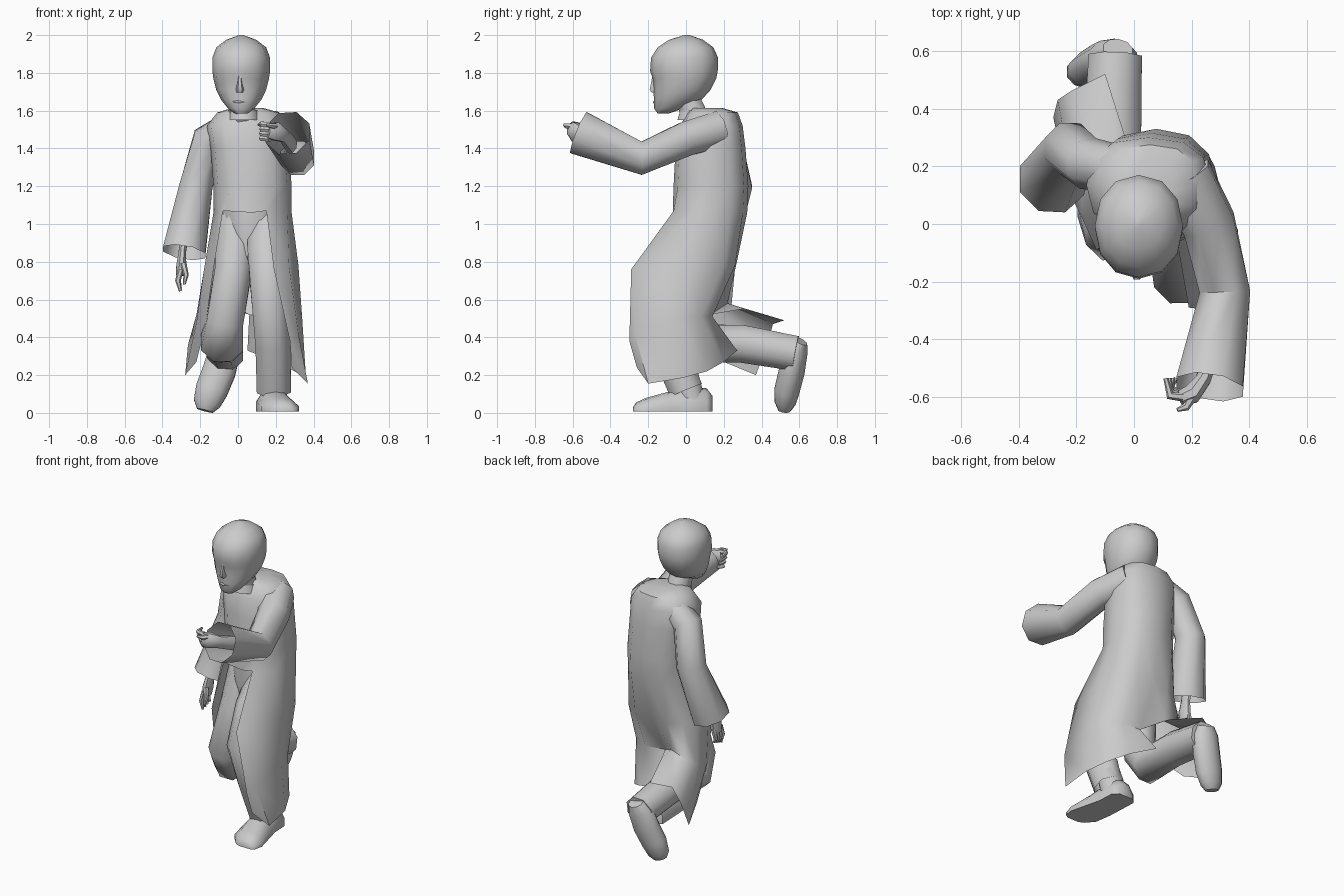
import bpy, bmesh, math
from mathutils import Vector


def loft(name, *parts, caps=(True, True), angle=50):
    """Skin (rows, closed) pairs of point rows, welded into one smooth object."""
    bm = bmesh.new()
    for rows, loop in parts:
        vs = [[bm.verts.new(p) for p in row] for row in rows]
        n = len(rows[0])
        for a, b in zip(vs, vs[1:]):
            for i in range(n if loop else n - 1):
                j = (i + 1) % n
                bm.faces.new((a[i], a[j], b[j], b[i]))
        if loop and caps[0]:
            bm.faces.new(vs[0][::-1])
        if loop and caps[1]:
            bm.faces.new(vs[-1])
    bmesh.ops.remove_doubles(bm, verts=bm.verts, dist=0.0005)
    bmesh.ops.recalc_face_normals(bm, faces=bm.faces)
    mesh = bpy.data.meshes.new(name)
    bm.to_mesh(mesh)
    bm.free()
    ob = bpy.data.objects.new(name, mesh)
    bpy.context.collection.objects.link(ob)
    bpy.ops.object.select_all(action='DESELECT')
    ob.select_set(True)
    bpy.context.view_layer.objects.active = ob
    bpy.ops.object.shade_smooth_by_angle(angle=math.radians(angle))
    return ob


def oval(cx, cy, z, rx, ry, n=12, power=1.0):
    """Horizontal ring; power below 1 makes it boxier."""
    pts = []
    for i in range(n):
        t = 2 * math.pi * i / n
        c, s = math.cos(t), math.sin(t)
        pts.append((cx + rx * math.copysign(abs(c) ** power, c),
                    cy + ry * math.copysign(abs(s) ** power, s), z))
    return pts


def tube(name, path, n=8, caps=(True, True), flat=1.0, ref=(1, 0, 0)):
    """Tapered limb: path of (x, y, z, radius); flat scales the second axis."""
    pts = [Vector(p[:3]) for p in path]
    rows = []
    for i, p in enumerate(pts):
        d = Vector()
        if i:
            d += (p - pts[i - 1]).normalized()
        if i < len(pts) - 1:
            d += (pts[i + 1] - p).normalized()
        d.normalize()
        u = Vector(ref)
        u = (u - d * u.dot(d)).normalized()
        v = d.cross(u)
        r = path[i][3]
        rows.append([p + u * r * math.cos(2 * math.pi * (k + .5) / n)
                     + v * r * flat * math.sin(2 * math.pi * (k + .5) / n) for k in range(n)])
    return loft(name, (rows, True), caps=caps)


# Head: rings of (z, front y, back y, half width)
head = [(1.585, -.15, -.09, .035), (1.61, -.168, -.02, .068), (1.66, -.17, .085, .108),
        (1.71, -.172, .13, .132), (1.77, -.176, .16, .147), (1.81, -.19, .168, .153),
        (1.88, -.185, .17, .153), (1.935, -.15, .145, .132), (1.975, -.09, .09, .08),
        (2.0, -.01, .02, .012)]
loft("head", ([oval(.017, (f + b) / 2, z, w, (b - f) / 2, 12, .93) for z, f, b, w in head], True))

# Face details
loft("nose", ([oval(.01, -.16, 1.695, .018, .025, 6), oval(.01, -.168, 1.71, .022, .028, 6),
               oval(.01, -.165, 1.75, .014, .022, 6), oval(.01, -.165, 1.79, .01, .015, 6)], True))
tube("lips", [(-.025, -.155, 1.645, .006), (.01, -.163, 1.645, .012), (.045, -.155, 1.645, .006)],
     6, ref=(0, 0, 1))

# Neck and collar
tube("neck", [(.03, .07, 1.52, .075), (.018, .0, 1.68, .07)])
loft("collar", ([oval(.03, .04, 1.55, .085, .09, 10), oval(.03, .05, 1.6, .08, .085, 10)], True),
     caps=(False, False))

# Coat: closed body welded to a skirt that is open in front and slit at centre back
waist = oval(.077, .127, 1.06, .207, .197, 12, .85)
waist[10], waist[8] = (.15, -.065, 1.07), (-.08, -.055, 1.07)
body = [waist, oval(.077, .132, 1.2, .207, .198, 12, .85), oval(.062, .13, 1.4, .207, .185, 12, .8),
        oval(.05, .135, 1.52, .215, .165, 12, .8), oval(.055, .14, 1.59, .165, .135, 12, .8),
        oval(.05, .11, 1.615, .08, .08, 12)]
right = [
    [waist[i] for i in (10, 11, 0, 1, 2, 3)],
    [(.19, -.29, .76), (.27, -.23, .78), (.32, .02, .78), (.28, .2, .78), (.19, .26, .78), (.06, .265, .78)],
    [(.275, -.3, .38), (.32, -.27, .42), (.34, -.03, .5), (.31, .08, .51), (.2, .14, .51), (.06, .13, .52)],
    [(.285, -.26, .24), (.37, -.2, .155), (.36, -.02, .185), (.3, .11, .22), (.2, .2, .27), (.05, .27, .33)],
]
left = [
    [waist[i] for i in (3, 4, 5, 6, 7, 8)],
    [right[1][-1], (-.04, .26, .77), (-.13, .22, .77), (-.18, .14, .76), (-.18, .02, .76), (-.13, -.09, .76)],
    [right[2][-1], (-.05, .22, .58), (-.16, .24, .56), (-.22, .2, .52), (-.22, .1, .48), (-.17, .0, .47)],
    [(-.03, .3, .55), (-.1, .52, .49), (-.22, .46, .47), (-.265, .43, .36), (-.28, .37, .2), (-.22, .2, .27)],
]
loft("coat", (body, True), (right, False), (left, False), caps=(False, True))

# Trousers
loft("hips", ([oval(.07, .12, 1.09, .17, .16, 10), oval(.075, .11, .95, .16, .16, 10),
               oval(.07, .05, .82, .07, .09, 10)], True))
tube("front_leg", [(.16, .13, 1.05, .12), (.155, -.06, .83, .112), (.165, -.18, .62, .103),
                   (.185, -.1, .36, .1), (.19, .0, .12, .098)], caps=(True, False))
tube("front_ankle", [(.19, -.03, .3, .075), (.19, .03, .07, .075)])
tube("trailing_leg", [(.0, .12, 1.02, .12), (-.025, .02, .75, .105), (-.07, -.03, .48, .105),
                      (-.085, .05, .37, .12), (-.075, .3, .365, .108), (-.065, .58, .315, .1)])

# Shoes: front one is flat-soled, rows of (centre x, y, half width, height)
shoe = [(.18, .14, .05, .09), (.18, .11, .085, .13), (.185, .0, .085, .14),
        (.2, -.1, .095, .11), (.222, -.21, .1, .08), (.24, -.265, .07, .055), (.245, -.28, .04, .03)]
loft("front_shoe", ([[(x - w, y, .008), (x - w, y, h * .45), (x - w * .55, y, h * .9), (x, y, h),
                      (x + w * .55, y, h * .9), (x + w, y, h * .45), (x + w, y, .008)]
                     for x, y, w, h in shoe], True))
tube("trailing_shoe", [(-.055, .605, .38, .055), (-.07, .58, .33, .088), (-.1, .56, .22, .092),
                       (-.14, .535, .12, .09), (-.165, .525, .05, .075), (-.175, .52, .012, .045)],
     10, flat=.75)

# Sleeves, open at the cuffs
tube("raised_sleeve", [(.17, .17, 1.5, .105), (.26, .0, 1.45, .098), (.315, -.235, 1.348, .095),
                       (.262, -.565, 1.482, .126)], caps=(True, False))
tube("hanging_sleeve", [(-.06, .19, 1.5, .085), (-.16, .21, 1.44, .092), (-.222, .262, 1.2, .095),
                        (-.285, .15, .85, .122)], caps=(True, False))

# Hands: forearm and palm, four fingers and a thumb
tube("raised_hand", [(.28, -.4, 1.42, .05), (.24, -.54, 1.47, .04), (.2, -.59, 1.49, .052),
                     (.16, -.605, 1.495, .042)], flat=.7, ref=(0, 0, 1))
tube("hanging_hand", [(-.28, .18, .98, .045), (-.295, .13, .85, .035), (-.3, .115, .78, .048),
                      (-.305, .11, .73, .042)], flat=.6, ref=(0, 1, 0))
for i in range(4):
    z = 1.525 - i * .025
    tube("raised_finger", [(.17, -.6, z, .016), (.125, -.595 + .01 * i, z + .004, .015),
                           (.11 + .012 * i, -.535, z, .008)], 6, ref=(0, 0, 1))
    y = .075 + i * .024
    tube("hanging_finger", [(-.303, y, .76, .016), (-.318, y - .005, .7, .015),
                            (-.305, y - .008, .645 + .008 * i, .008)], 6, ref=(0, 1, 0))
tube("raised_thumb", [(.2, -.6, 1.515, .018), (.18, -.635, 1.52, .014), (.15, -.645, 1.525, .007)], 6, ref=(0, 0, 1))
tube("hanging_thumb", [(-.29, .08, .79, .018), (-.275, .06, .73, .014), (-.285, .055, .68, .007)], 6, ref=(0, 1, 0))
